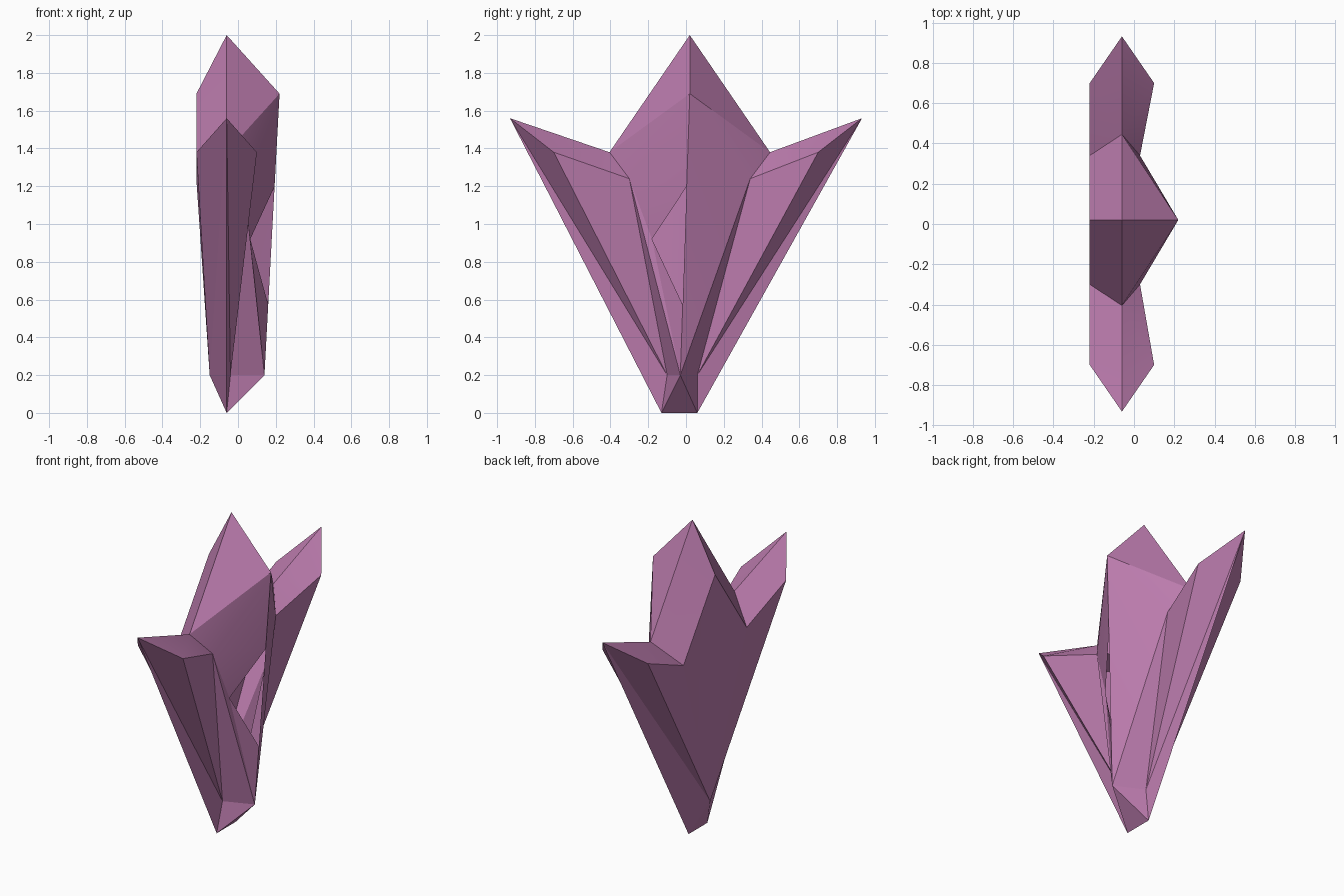
import bpy, bmesh
from mathutils import Vector as V

if "Cube" in bpy.data.objects:
    bpy.data.objects.remove(bpy.data.objects["Cube"])

mat = bpy.data.materials.new("mauve_crystal")
mat.diffuse_color = (0.50, 0.20, 0.42, 1)
mat.use_nodes = True
mat.node_tree.nodes["Principled BSDF"].inputs["Base Color"].default_value = mat.diffuse_color


def build(name, faces, inside):
    """Mesh from point loops, every face turned away from an inside point."""
    bm = bmesh.new()
    for loop in faces:
        f = bm.faces.new([bm.verts.new(p) for p in loop])
        f.normal_update()
        if f.normal.dot(f.calc_center_median() - V(inside)) < 0:
            f.normal_flip()
    bmesh.ops.remove_doubles(bm, verts=bm.verts, dist=0.0005)
    me = bpy.data.meshes.new(name)
    bm.to_mesh(me)
    bm.free()
    ob = bpy.data.objects.new(name, me)
    bpy.context.collection.objects.link(ob)
    me.materials.append(mat)
    bpy.ops.object.select_all(action='DESELECT')
    ob.select_set(True)
    bpy.context.view_layer.objects.active = ob
    bpy.ops.object.shade_smooth_by_angle(angle=0.44)
    return ob


# shared points of the middle ridge and the foot
top = V((-.06, .02, 2))
ridge, back = V((.22, .02, 1.69)), V((-.22, .02, 1.69))
foot_f, foot_b = V((.14, -.03, .2)), V((-.15, -.03, .2))
base = {-1: V((-.06, -.13, 0)), 1: V((-.06, .06, 0))}

middle, foot = [], []
foot += [(foot_f, base[-1], base[1]), (foot_b, base[-1], base[1])]

for s, label in ((-1, "front"), (1, "rear")):
    m = lambda x, y, z: V((x, .02 + s * y, z))
    shoulder = m(-.06, .425, 1.38)
    val_f, val_b = m(.03, .32, 1.24), m(-.22, .32, 1.23)
    tip = V((-.06, .932 * s, 1.56))
    cor_f, cor_b = V((.10, .7 * s, 1.38)), V((-.22, .7 * s, 1.38))
    low = V((-.04, -.02 + .08 * s, .2))

    # half of the middle crystal
    middle += [(top, ridge, shoulder), (ridge, val_f, shoulder),
               (val_f, foot_f, low), (top, back, shoulder),
               (back, val_b, shoulder), (back, foot_b, val_b)]
    if s > 0:
        middle.append((ridge, foot_f, val_f))
    else:
        # this facet has a small triangular opening beside the ridge
        h1, h3 = ridge.lerp(foot_f, .33), ridge.lerp(foot_f, .75)
        h2 = V((.065, -.18, .92))
        middle += [(ridge, h1, val_f), (h1, h2, val_f),
                   (h2, h3, foot_f), (h2, foot_f, val_f)]

    # leaning side crystal
    build(label + "_crystal", [
        (shoulder, val_f, cor_f), (shoulder, cor_f, tip),
        (shoulder, tip, cor_b), (shoulder, cor_b, val_b),
        (val_f, low, cor_f), (tip, cor_f, low), (tip, low, base[s]),
        (tip, cor_b, foot_b), (tip, foot_b, base[s]),
        (cor_b, val_b, foot_b)], (-.06, .4 * s, 1.0))

    foot.append((foot_f, low, base[s]))

build("middle_crystal", middle, (-.05, .01, 1.0))
build("foot", foot, (-.03, -.03, .16))
